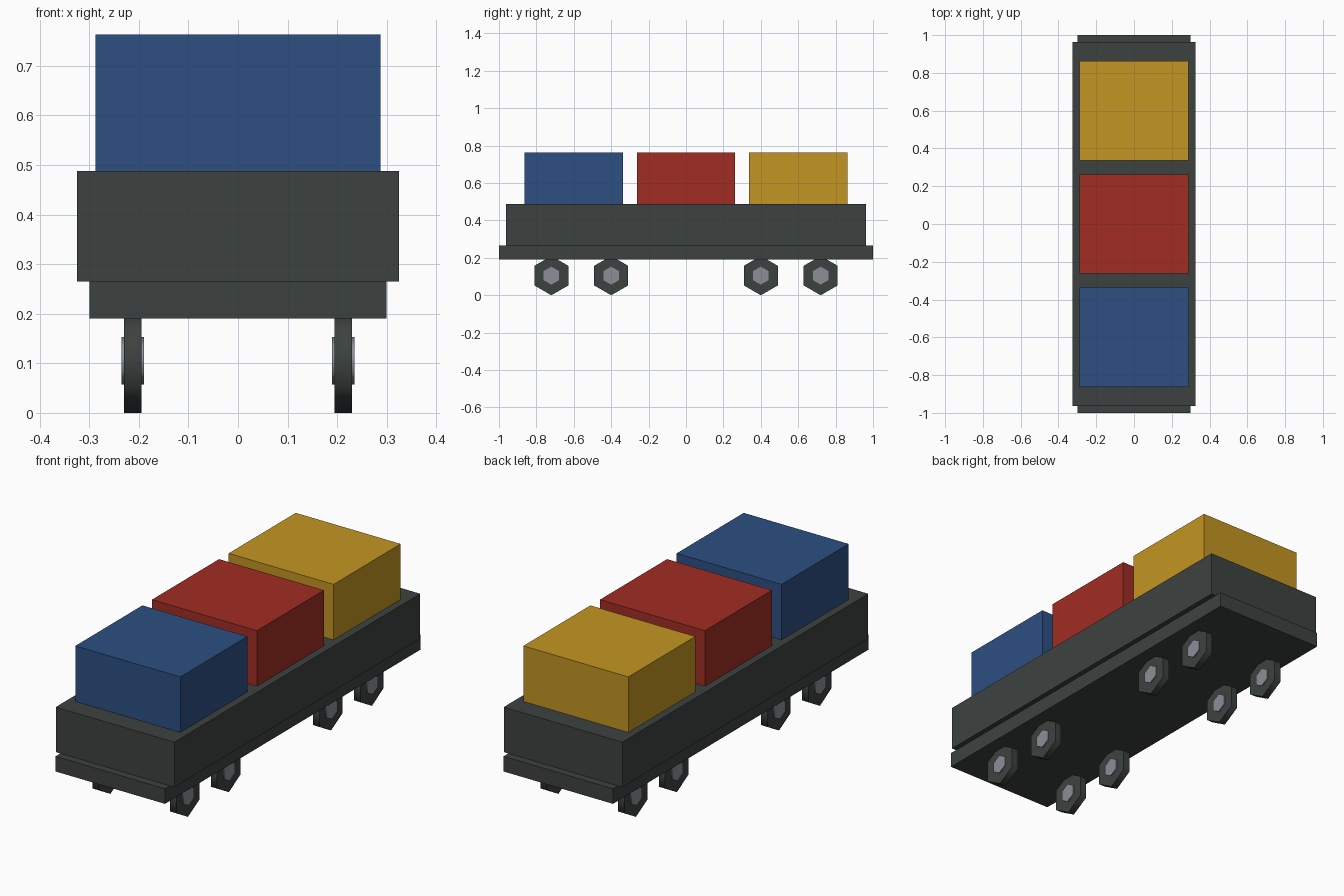
import bpy
import bmesh
from math import sin, cos, tau, radians

cube = bpy.data.objects.get("Cube")
if cube:
    bpy.data.objects.remove(cube, do_unlink=True)


def material(name, rgb):
    mat = bpy.data.materials.new(name)
    mat.use_nodes = True
    color = (*rgb, 1.0)
    mat.diffuse_color = color
    mat.node_tree.nodes["Principled BSDF"].inputs["Base Color"].default_value = color
    return mat


dark = material("dark grey", (0.046, 0.055, 0.053))
steel = material("light grey", (0.26, 0.28, 0.31))
blue = material("blue", (0.026, 0.080, 0.225))
red = material("red", (0.355, 0.026, 0.017))
yellow = material("yellow", (0.55, 0.305, 0.016))


def finish(name, bm, mat):
    bmesh.ops.recalc_face_normals(bm, faces=bm.faces)
    mesh = bpy.data.meshes.new(name)
    bm.to_mesh(mesh)
    bm.free()
    mesh.materials.append(mat)
    obj = bpy.data.objects.new(name, mesh)
    bpy.context.collection.objects.link(obj)
    return obj


def box(name, width, length, y, bottom, top, mat):
    bm = bmesh.new()
    bmesh.ops.create_cube(bm, size=1)
    bmesh.ops.scale(bm, vec=(width, length, top - bottom), verts=bm.verts)
    bmesh.ops.translate(bm, vec=(0, y, (bottom + top) / 2), verts=bm.verts)
    return finish(name, bm, mat)


def hex_prism(name, center, radius, width, mat):
    # Six-sided disc with its axis along x and a corner pointing up
    x, y, z = center
    bm = bmesh.new()
    ring = [bm.verts.new((x - width / 2, y + radius * sin(i * tau / 6),
                          z + radius * cos(i * tau / 6))) for i in range(6)]
    face = bm.faces.new(ring)
    cap = bmesh.ops.extrude_face_region(bm, geom=[face], use_keep_orig=True)
    moved = [v for v in cap["geom"] if isinstance(v, bmesh.types.BMVert)]
    bmesh.ops.translate(bm, vec=(width, 0, 0), verts=moved)
    obj = finish(name, bm, mat)
    bpy.ops.object.select_all(action="DESELECT")
    obj.select_set(True)
    bpy.context.view_layer.objects.active = obj
    bpy.ops.object.shade_smooth_by_angle(angle=radians(70))
    return obj


# Wagon body
box("chassis", 0.60, 2.0, 0, 0.19, 0.265, dark)
box("wagon_bed", 0.65, 1.925, 0, 0.265, 0.488, dark)

# Cargo
for label, y, mat in (("front", -0.6, blue), ("middle", 0, red), ("rear", 0.6, yellow)):
    box(label + "_crate", 0.575, 0.525, y, 0.488, 0.763, mat)

# Wheels with hubs showing on both sides
for side, x in (("left", 0.2125), ("right", -0.2125)):
    for i, y in enumerate((-0.72, -0.40, 0.40, 0.72), 1):
        hex_prism(f"{side}_wheel_{i}", (x, y, 0.105), 0.105, 0.035, dark)
        hex_prism(f"{side}_hub_{i}", (x, y, 0.105), 0.048, 0.045, steel)
